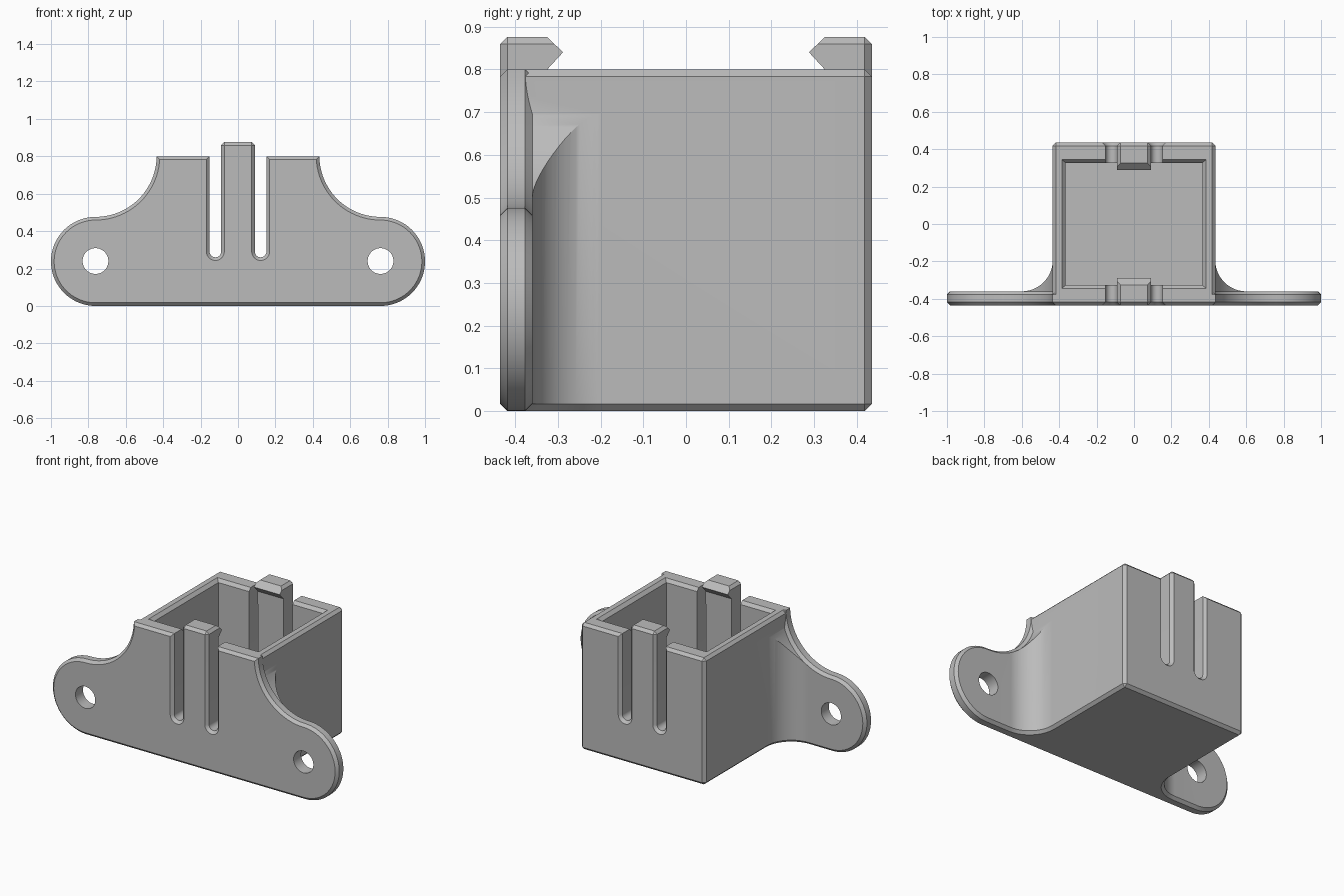
import bpy, bmesh
from math import sin, cos, pi

cube = bpy.data.objects.get("Cube")
if cube:
    bpy.data.objects.remove(cube, do_unlink=True)

C = 0.017      # chamfer width
HALF = 0.435   # half width of the box
LUG_R = 0.238  # radius of the mounting ears
LUG_X = 1 - LUG_R
TOP = 0.8

grey = bpy.data.materials.new("grey_plastic")
grey.use_nodes = True
grey.diffuse_color = (0.5, 0.5, 0.5, 1)
grey.node_tree.nodes["Principled BSDF"].inputs["Base Color"].default_value = (0.5, 0.5, 0.5, 1)


def make(name, bm):
    bmesh.ops.recalc_face_normals(bm, faces=bm.faces)
    mesh = bpy.data.meshes.new(name)
    bm.to_mesh(mesh)
    bm.free()
    mesh.materials.append(grey)
    ob = bpy.data.objects.new(name, mesh)
    bpy.context.collection.objects.link(ob)
    return ob


def loft(name, sections):
    """Closed solid through matching rings of points."""
    bm = bmesh.new()
    rings = [[bm.verts.new(p) for p in s] for s in sections]
    n = len(rings[0])
    for a, b in zip(rings, rings[1:]):
        for i in range(n):
            j = (i + 1) % n
            bm.faces.new((a[i], a[j], b[j], b[i]))
    bm.faces.new(rings[0])
    bm.faces.new(rings[-1])
    return make(name, bm)


def combine(target, tool, op):
    mod = target.modifiers.new(op, 'BOOLEAN')
    mod.operation, mod.object, mod.solver = op, tool, 'EXACT'
    bpy.context.view_layer.objects.active = target
    bpy.ops.object.modifier_apply(modifier=mod.name)
    bpy.data.objects.remove(tool, do_unlink=True)


def arc(cx, cy, r, a0, a1, n=24):
    return [(cx + r * cos(a0 + (a1 - a0) * i / n), cy + r * sin(a0 + (a1 - a0) * i / n))
            for i in range(n + 1)]


def silhouette(d, y, bottom=None):
    """Outline of the front plate, shrunk by d."""
    sweep = LUG_X - HALF
    right = arc(LUG_X, LUG_R + LUG_R + sweep, sweep + d, pi, 1.5 * pi)
    right[0] = (right[0][0], TOP - d)
    right += arc(LUG_X, LUG_R, LUG_R - d, pi / 2, -pi / 2, 36)[1:]
    right.append((LUG_X - 0.01, d if bottom is None else bottom))
    return [(x, y, z) for x, z in right] + [(-x, y, z) for x, z in reversed(right)]


# Box with chamfered edges
bm = bmesh.new()
bmesh.ops.create_cube(bm, size=1)
for v in bm.verts:
    v.co = (v.co.x * 2 * HALF, v.co.y * 2 * HALF, (v.co.z + 0.5) * TOP)
bmesh.ops.bevel(bm, geom=bm.edges[:], offset=C, segments=1, affect='EDGES')
holder = make("holder_body", bm)

# Front plate with mounting ears
back = -0.36
plate = loft("front_plate", [silhouette(C, -HALF), silhouette(0, -HALF + C),
                             silhouette(0, back - C), silhouette(C, back)])
combine(holder, plate, 'UNION')

# Curved gussets between the box sides and the ears
R = 0.165
for side in (1, -1):
    def footprint(d, z):
        pts = arc(HALF + R, back + R, R + d, pi, 1.5 * pi, 20)
        pts += [(HALF + R, back - 0.04), (HALF - 0.04, back - 0.04), (HALF - 0.04, back + R)]
        return [(side * x, y, z) for x, y in pts]
    gusset = loft("gusset", [footprint(C, 0), footprint(0, C), footprint(0, 1)])
    trim = loft("gusset_trim", [silhouette(C, -0.6, 0), silhouette(C, 0.2, 0)])
    combine(gusset, trim, 'INTERSECT')
    combine(holder, gusset, 'UNION')

# Cavity with a chamfered mouth
cavity = loft("cavity_cutter", [
    [(-x, -y, z), (x, -y, z), (x, y, z), (-x, y, z)]
    for x, y, z in ((0.366, 0.327, 0.08), (0.366, 0.327, 0.78),
                    (0.386, 0.345, 0.801), (0.386, 0.345, 1))])
combine(holder, cavity, 'DIFFERENCE')

# Slots beside the clips, flared at the outer faces, and screw holes
for side in (1, -1):
    def slot(r, y):
        pts = arc(side * 0.121, 0.291, r, pi, 2 * pi, 16)
        return [(x, y, z) for x, z in pts + [(pts[-1][0], 1), (pts[0][0], 1)]]
    wide, narrow = 0.031 + C, 0.031
    cutter = loft("slot_cutter", [slot(wide, -0.6), slot(wide, -HALF), slot(narrow, C - HALF),
                                  slot(narrow, HALF - C), slot(wide, HALF), slot(wide, 0.6)])
    combine(holder, cutter, 'DIFFERENCE')

    ring = arc(side * LUG_X, 0.24, 0.069, 0, 2 * pi, 40)[:-1]
    hole = loft("hole_cutter", [[(x, y, z) for x, z in ring] for y in (-0.6, -0.2)])
    combine(holder, hole, 'DIFFERENCE')

# Hooked clip heads on the front and back walls
HOOK = [(HALF, 0.72), (HALF, 0.876), (0.325, 0.876), (0.288, 0.84), (0.325, 0.8), (0.325, 0.72)]
for side in (1, -1):
    head = loft("clip_head", [[(x, side * y, z) for y, z in HOOK] for x in (-0.09, 0.09)])
    bm = bmesh.new()
    bm.from_mesh(head.data)
    edges = []
    for e in bm.edges:
        a, b = (v.co for v in e.verts)
        upper = min(a.z, b.z) > 0.87
        inner = max(abs(a.y), abs(b.y)) < 0.33
        outer_upright = min(abs(a.y), abs(b.y)) > 0.43 and abs(a.z - b.z) > 0.1
        if (upper and not inner) or outer_upright:
            edges.append(e)
    bmesh.ops.bevel(bm, geom=edges, offset=C, segments=1, affect='EDGES')
    bm.to_mesh(head.data)
    bm.free()
    combine(holder, head, 'UNION')

# Smooth the curves, keep the edges sharp
bpy.ops.object.select_all(action='DESELECT')
holder.select_set(True)
bpy.context.view_layer.objects.active = holder
bpy.ops.object.shade_smooth_by_angle(angle=0.5)
